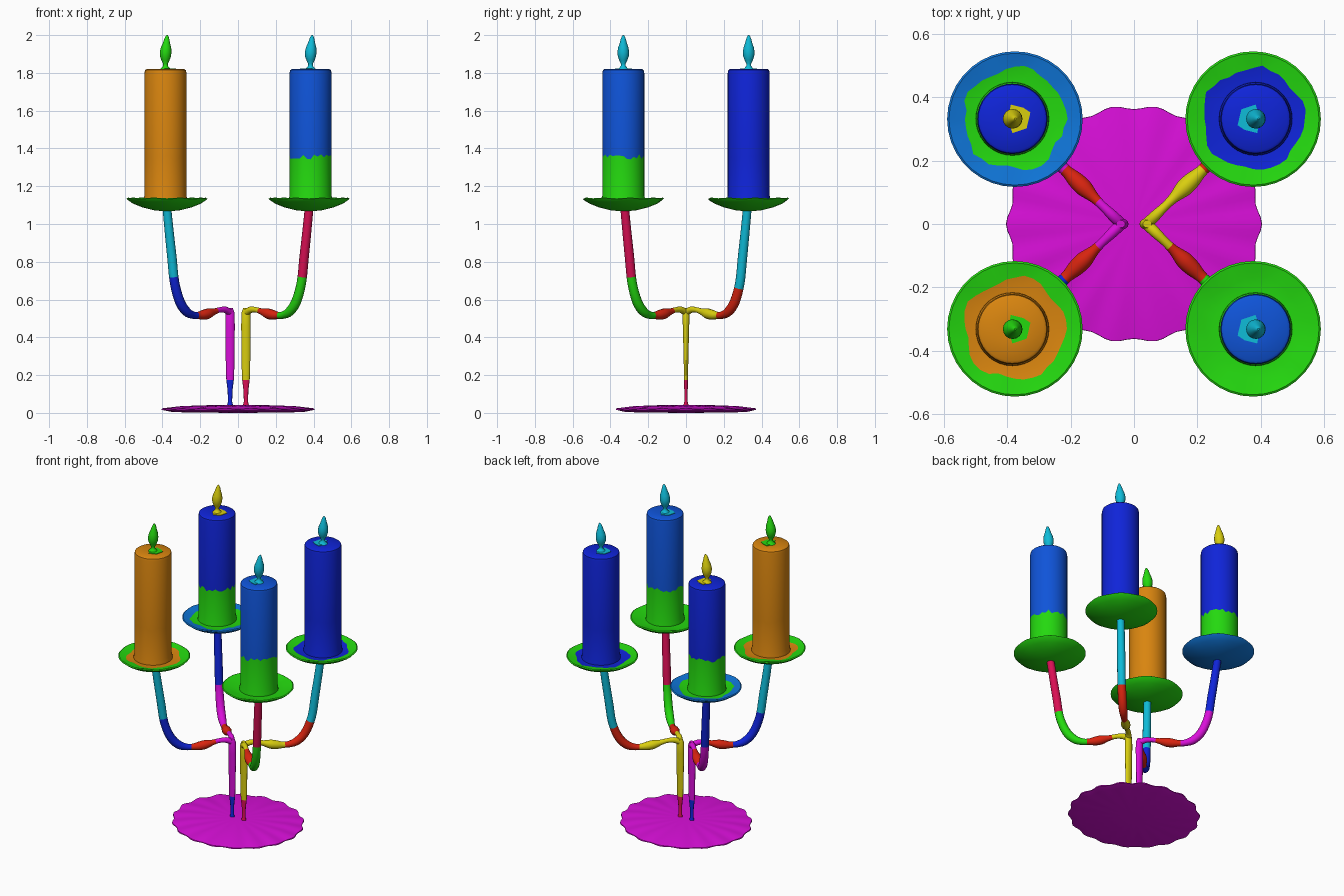
import bpy, bmesh, math, random
from mathutils import Vector

random.seed(4)
if "Cube" in bpy.data.objects:
    bpy.data.objects.remove(bpy.data.objects["Cube"])

# Flat colours (sRGB 0-255, converted to linear)
COLOURS = {
    "magenta": (217, 15, 217), "orange": (217, 133, 15), "green": (36, 217, 15),
    "dark_blue": (15, 36, 217), "mid_blue": (15, 84, 217), "steel_blue": (15, 118, 217),
    "cyan": (15, 188, 217), "red": (217, 36, 15), "crimson": (217, 15, 84),
    "yellow": (217, 206, 15),
}


def linear(c):
    c /= 255
    return c / 12.92 if c <= 0.04045 else ((c + 0.055) / 1.055) ** 2.4


MATS = {}
for name, rgb in COLOURS.items():
    m = bpy.data.materials.new(name)
    m.use_nodes = True
    col = tuple(linear(c) for c in rgb) + (1.0,)
    m.diffuse_color = col
    m.node_tree.nodes["Principled BSDF"].inputs["Base Color"].default_value = col
    MATS[name] = m


def loft(name, rings, band_colours, angle=40):
    """Skin a list of vertex rings; each band between two rings has a colour."""
    names = list(dict.fromkeys(band_colours))
    bm = bmesh.new()
    vr = [[bm.verts.new(p) for p in ring] for ring in rings]
    n = len(rings[0])
    for k, c in enumerate(band_colours):
        for i in range(n):
            j = (i + 1) % n
            f = bm.faces.new((vr[k][i], vr[k][j], vr[k + 1][j], vr[k + 1][i]))
            f.material_index = names.index(c)
    for ring, c in ((vr[0], band_colours[0]), (vr[-1], band_colours[-1])):
        bm.faces.new(ring).material_index = names.index(c)
    bmesh.ops.recalc_face_normals(bm, faces=bm.faces)
    me = bpy.data.meshes.new(name)
    bm.to_mesh(me)
    bm.free()
    for c in names:
        me.materials.append(MATS[c])
    ob = bpy.data.objects.new(name, me)
    bpy.context.collection.objects.link(ob)
    bpy.ops.object.select_all(action='DESELECT')
    ob.select_set(True)
    bpy.context.view_layer.objects.active = ob
    bpy.ops.object.shade_smooth_by_angle(angle=math.radians(angle))
    return ob


def lathe_rings(profile, centre, segs, warp=None, lean=None):
    """Rings for a profile of (radius, z); warp(k, a) gives (radius factor, dz)."""
    rings = []
    for k, (r, z) in enumerate(profile):
        ring = []
        for i in range(segs):
            a = 2 * math.pi * i / segs
            f, dz = warp(k, a) if warp else (1, 0)
            dx = lean(z) if lean else 0
            ring.append((centre[0] + dx + r * f * math.cos(a),
                         centre[1] + r * f * math.sin(a), z + dz))
        rings.append(ring)
    return rings


def smooth_path(pts, steps=4):
    """Catmull-Rom interpolation through tuples."""
    v = [Vector(p) for p in pts]
    v = [2 * v[0] - v[1]] + v + [2 * v[-1] - v[-2]]
    out = []
    for i in range(1, len(v) - 2):
        a, b, c, d = v[i - 1:i + 3]
        for s in range(steps):
            t = s / steps
            out.append(0.5 * (2 * b + (c - a) * t + (2 * a - 5 * b + 4 * c - d) * t * t
                              + (3 * b - a - 3 * c + d) * t ** 3))
    return out + [v[-2]]


# Scalloped oval base
def base_warp(k, a):
    wave = math.cos(18 * a)
    return (1 + (0.018 * wave if 1 <= k <= 3 else 0.0), 0.002 * wave if k in (3, 4) else 0)


base_profile = [(0.05, 0.0), (0.34, 0.004), (0.397, 0.016), (0.396, 0.022),
                (0.30, 0.034), (0.15, 0.041), (0.03, 0.043)]
base = loft("base", lathe_rings(base_profile, (0, 0), 108, base_warp), ["magenta"] * 6)
base.scale.y = 0.93

# Stems: (z, half width in x, half width in y)
STEM = [(0.03, 0.018, 0.016), (0.06, 0.011, 0.009), (0.12, 0.013, 0.009), (0.175, 0.02, 0.011),
        (0.22, 0.022, 0.011), (0.35, 0.024, 0.014), (0.46, 0.025, 0.017), (0.53, 0.024, 0.019),
        (0.555, 0.014, 0.012)]
for side, sx, top, foot in (("left", 1, "yellow", "crimson"), ("right", -1, "magenta", "dark_blue")):
    rings = []
    for z, rx, ry in STEM:
        rings.append([(sx * 0.042 + rx * math.cos(i * math.pi / 8),
                       ry * math.sin(i * math.pi / 8), z) for i in range(16)])
    loft("stem_" + side, rings, [foot if s[0] < 0.17 else top for s in STEM[:-1]])

# Arm path: (fraction of reach, z, radius)
ARM = [(0, 0.53, 0.018), (0.08, 0.546, 0.017), (0.17, 0.545, 0.014), (0.25, 0.536, 0.017),
       (0.34, 0.526, 0.027), (0.42, 0.519, 0.026), (0.50, 0.516, 0.019), (0.58, 0.518, 0.020),
       (0.68, 0.537, 0.025), (0.78, 0.59, 0.026), (0.86, 0.69, 0.025), (0.90, 0.82, 0.025),
       (0.94, 0.95, 0.024), (0.98, 1.09, 0.023)]


def build_arm(name, sx, sy, colours, switch_z):
    path = smooth_path(ARM)
    pos = [Vector((sx * (0.04 + 0.344 * t), sy * 0.332 * t, z)) for t, z, r in path]
    side = Vector((-sy * 0.332, sx * 0.344, 0)).normalized()
    rings, bands = [], []
    for k, p in enumerate(pos):
        tangent = (pos[min(k + 1, len(pos) - 1)] - pos[max(k - 1, 0)]).normalized()
        up = side.cross(tangent)
        r = path[k][2]
        rings.append([p + r * (math.cos(i * math.pi / 7) * side + math.sin(i * math.pi / 7) * up)
                      for i in range(14)])
        t, z = path[k][0], path[k][1]
        bands.append(colours[0] if t < 0.2 else colours[1] if t < 0.51
                     else colours[2] if z < switch_z else colours[3])
    loft(name, rings, bands[:-1])


# Dish, candle and flame profiles: (radius, z)
DISH = [(0.02, 1.068), (0.07, 1.073), (0.13, 1.088), (0.18, 1.108), (0.208, 1.127), (0.214, 1.134),
        (0.208, 1.138), (0.16, 1.127), (0.125, 1.122), (0.05, 1.12)]
CANDLE = [(0.116, 1.115), (0.115, 1.135), (0.111, 1.15), (0.111, 1.355), (0.111, 1.80),
          (0.108, 1.814), (0.100, 1.82), (0.03, 1.819)]
FLAME = [(0.03, 1.817), (0.022, 1.826), (0.013, 1.836), (0.012, 1.848), (0.022, 1.868),
         (0.029, 1.888), (0.031, 1.91), (0.027, 1.935), (0.019, 1.958), (0.013, 1.98),
         (0.008, 1.993), (0.003, 2.0)]
PATCH = [(-0.057, -0.02), (-0.045, 0.03), (0.0, 0.045), (0.014, 0.0), (0.005, -0.045), (-0.035, -0.035)]

# corner, sx, sy, arm colours, arm switch height, dish, dish centre, candle foot, candle, flame
CORNERS = [
    ("front_right", -1, -1, ("magenta", "red", "dark_blue", "cyan"), 0.69,
     "green", "orange", "orange", "orange", "green"),
    ("front_left", 1, -1, ("yellow", "red", "green", "crimson"), 0.69,
     "green", "green", "green", "mid_blue", "cyan"),
    ("back_right", -1, 1, ("magenta", "red", "magenta", "dark_blue"), 0.69,
     "steel_blue", "green", "green", "dark_blue", "yellow"),
    ("back_left", 1, 1, ("yellow", "yellow", "red", "cyan"), 0.64,
     "green", "dark_blue", "dark_blue", "dark_blue", "cyan"),
]


def dish_warp(k, a):
    if k == 7:  # ragged colour border
        return 1 + 0.05 * math.sin(5 * a + 1) + random.uniform(-0.03, 0.03), 0
    return 1, (0.002 * math.sin(9 * a) if 4 <= k <= 6 else 0)


def candle_warp(k, a):
    return 1, (random.uniform(-0.014, 0.014) if k == 3 else 0)


for corner, sx, sy, arm, switch_z, dish, centre, foot, wax, flame in CORNERS:
    build_arm("arm_" + corner, sx, sy, arm, switch_z)
    c = (sx * 0.384, sy * 0.332)
    loft("dish_" + corner, lathe_rings(DISH, (sx * 0.376, sy * 0.331), 36, dish_warp),
         [dish] * 7 + [centre] * 2)
    loft("candle_" + corner, lathe_rings(CANDLE, c, 36, candle_warp),
         [foot] * 3 + [wax] * 4)
    loft("flame_" + corner, lathe_rings(FLAME, c, 16, None, lambda z: 0.09 * max(0, z - 1.9)),
         [flame] * 11)
    # Coloured patch around the wick
    rings = [[(c[0] + sx * px, c[1] + sx * py, z) for px, py in PATCH] for z in (1.817, 1.8225)]
    loft("wick_patch_" + corner, rings, [flame])
